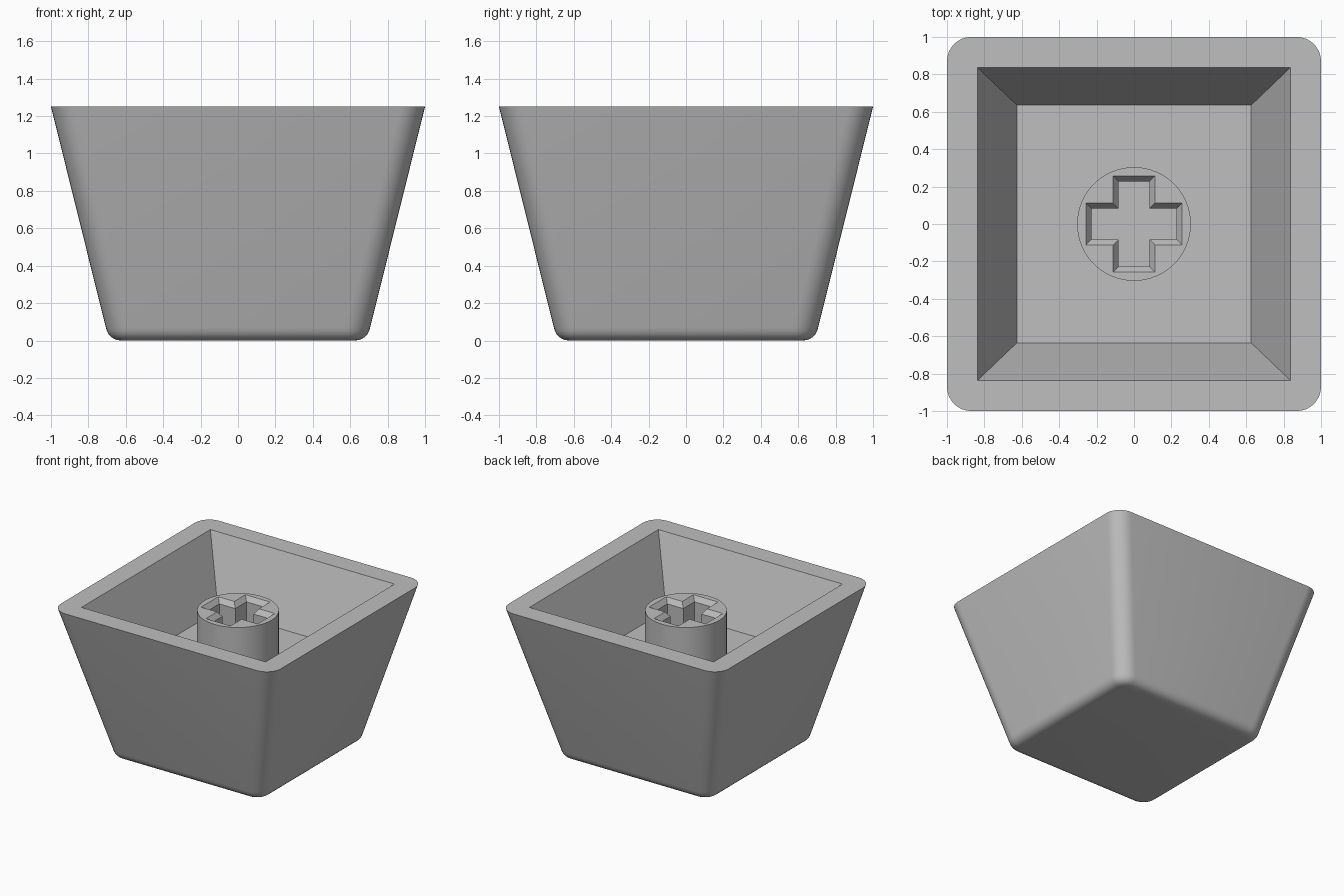
import bpy, bmesh, math

if "Cube" in bpy.data.objects:
    bpy.data.objects.remove(bpy.data.objects["Cube"])

grey = bpy.data.materials.new("plain grey")
grey.diffuse_color = (0.52, 0.52, 0.52, 1)
grey.use_nodes = True
grey.node_tree.nodes["Principled BSDF"].inputs["Base Color"].default_value = grey.diffuse_color


def rounded_square(half, radius, steps=8):
    """Outline of a square with rounded corners, counter-clockwise."""
    pts = []
    for corner in range(4):
        a0 = corner * math.pi / 2
        cx = (half - radius) * (1 if corner in (0, 3) else -1)
        cy = (half - radius) * (1 if corner in (0, 1) else -1)
        for i in range(steps + 1):
            a = a0 + math.pi / 2 * i / steps
            pts.append((cx + radius * math.cos(a), cy + radius * math.sin(a)))
    return pts


def rectangle(hx, hy):
    return [(hx, hy), (-hx, hy), (-hx, -hy), (hx, -hy)]


def cross(arm, width):
    """Plus-shaped outline, one quarter turned four times."""
    pts = []
    for c, s in ((1, 0), (0, 1), (-1, 0), (0, -1)):
        for x, y in ((arm, -width), (arm, width), (width, width)):
            pts.append((c * x - s * y, s * x + c * y))
    return pts


def add_loop(bm, pts, z):
    return [bm.verts.new((x, y, z)) for x, y in pts]


def bridge(bm, a, b):
    for i in range(len(a)):
        j = (i + 1) % len(a)
        bm.faces.new((a[i], a[j], b[j], b[i]))


def fill_ring(bm, a, b):
    """Flat face between an outer and an inner outline."""
    edges = []
    for loop in (a, b):
        for i, v in enumerate(loop):
            w = loop[(i + 1) % len(loop)]
            edges.append(bm.edges.get((v, w)) or bm.edges.new((v, w)))
    bmesh.ops.triangle_fill(bm, edges=edges, use_beauty=True, normal=(0, 0, 1))


def finish(bm, name):
    bmesh.ops.recalc_face_normals(bm, faces=bm.faces)
    mesh = bpy.data.meshes.new(name)
    bm.to_mesh(mesh)
    bm.free()
    mesh.materials.append(grey)
    ob = bpy.data.objects.new(name, mesh)
    bpy.context.collection.objects.link(ob)
    bpy.ops.object.select_all(action='DESELECT')
    ob.select_set(True)
    bpy.context.view_layer.objects.active = ob
    bpy.ops.object.shade_smooth_by_angle(angle=math.radians(30))


HEIGHT, FLOOR, STEM_TOP = 1.25, 0.72, 1.13

# Cap shell: rounded bottom edge, sloping walls, flat rim, tapered cavity
bm = bmesh.new()
base, setback, corner = 0.69, 0.07, 0.13
wall = base + setback * 0.24
loops = []
for i in range(7):
    t = i / 6
    half = (1 - t) ** 2 * (base - setback) + 2 * t * (1 - t) * base + t * t * wall
    loops.append(add_loop(bm, rounded_square(half, corner - (wall - half)),
                          t * t * setback))
loops.append(add_loop(bm, rounded_square(1.0, corner), HEIGHT))
bm.faces.new(loops[0])
for a, b in zip(loops, loops[1:]):
    bridge(bm, a, b)
cavity_top = add_loop(bm, rectangle(0.837, 0.837), HEIGHT)
cavity_floor = add_loop(bm, rectangle(0.626, 0.635), FLOOR)
bridge(bm, cavity_top, cavity_floor)
bm.faces.new(cavity_floor)
fill_ring(bm, loops[-1], cavity_top)
finish(bm, "cap_shell")

# Stem: round post with a chamfered cross-shaped socket
bm = bmesh.new()
circle = [(0.304 * math.cos(math.tau * i / 64), 0.304 * math.sin(math.tau * i / 64))
          for i in range(64)]
foot = add_loop(bm, circle, FLOOR - 0.02)
top = add_loop(bm, circle, STEM_TOP)
bridge(bm, foot, top)
bm.faces.new(foot)
mouth = add_loop(bm, cross(0.257, 0.112), STEM_TOP)
throat = add_loop(bm, cross(0.228, 0.083), STEM_TOP - 0.04)
socket_floor = add_loop(bm, cross(0.228, 0.083), FLOOR)
bridge(bm, mouth, throat)
bridge(bm, throat, socket_floor)
bm.faces.new(socket_floor)
fill_ring(bm, top, mouth)
finish(bm, "stem")
